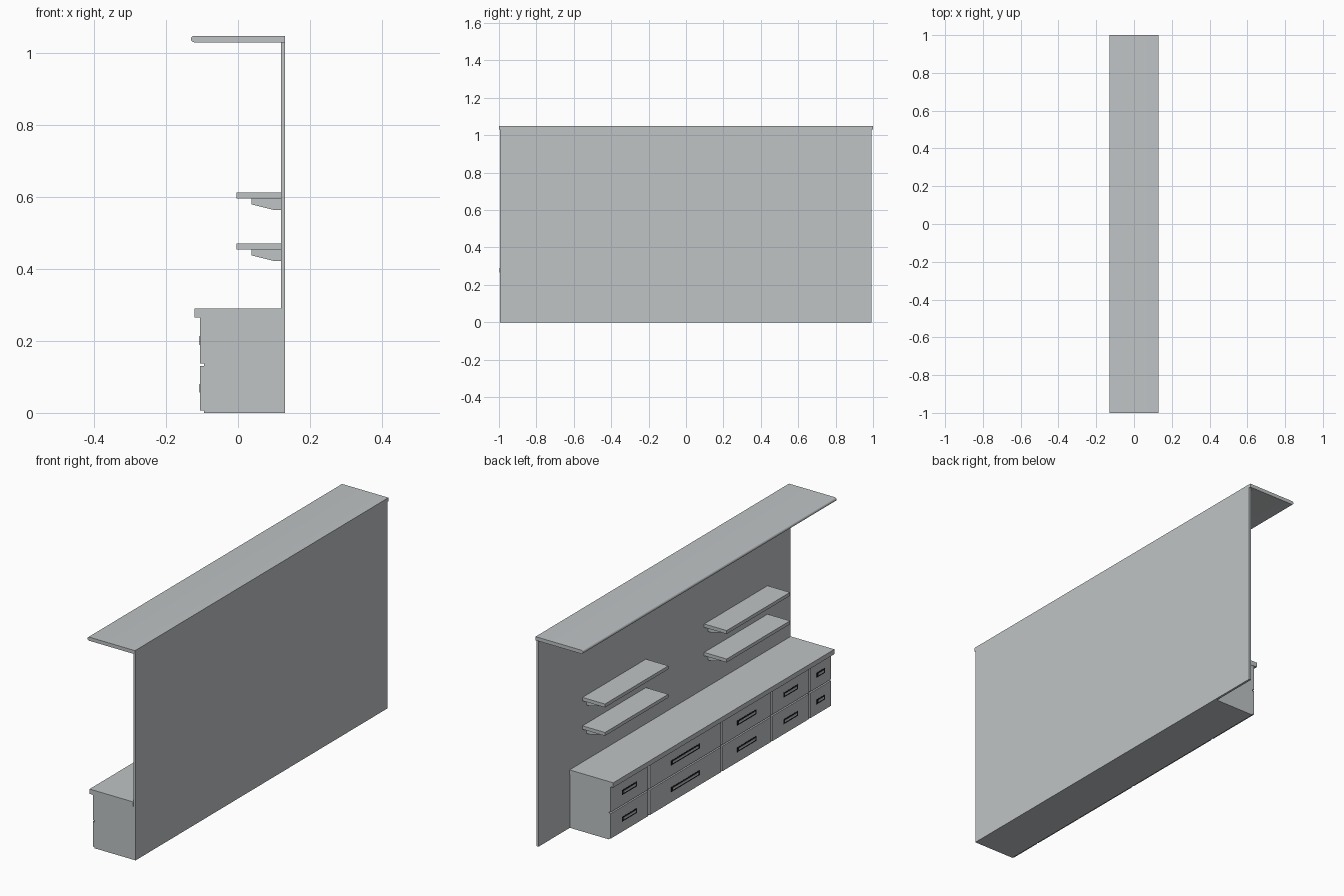
import bpy, bmesh, math

cube = bpy.data.objects.get("Cube")
if cube:
    bpy.data.objects.remove(cube, do_unlink=True)


def material(name, color):
    m = bpy.data.materials.new(name)
    m.use_nodes = True
    m.diffuse_color = color
    m.node_tree.nodes["Principled BSDF"].inputs["Base Color"].default_value = color
    return m


grey = material("light_grey", (0.52, 0.55, 0.56, 1))
black = material("black", (0.01, 0.01, 0.01, 1))


def extrude(name, profile, y0, y1, mat=grey):
    """Sweep an (x, z) outline along y."""
    bm = bmesh.new()
    face = bm.faces.new([bm.verts.new((x, y0, z)) for x, z in profile])
    new = bmesh.ops.extrude_face_region(bm, geom=[face])["geom"]
    verts = [v for v in new if isinstance(v, bmesh.types.BMVert)]
    bmesh.ops.translate(bm, vec=(0, y1 - y0, 0), verts=verts)
    bmesh.ops.recalc_face_normals(bm, faces=bm.faces)
    mesh = bpy.data.meshes.new(name)
    bm.to_mesh(mesh)
    bm.free()
    mesh.materials.append(mat)
    obj = bpy.data.objects.new(name, mesh)
    bpy.context.collection.objects.link(obj)
    return obj


def box(name, x0, x1, y0, y1, z0, z1, mat=grey):
    return extrude(name, [(x0, z0), (x1, z0), (x1, z1), (x0, z1)], y0, y1, mat)


END = -0.995      # shared near end of wall and cabinet
WALL = 0.12       # wall face the furniture stands against
BACK = 0.131

# Back wall
box("back_wall", WALL, BACK, END, 0.992, 0, 1.034)

# Canopy with a rounded front edge
r = 0.009
nose = [(-0.131 + r - r * math.sin(a), 1.04 + r * math.cos(a))
        for a in (math.pi * i / 10 for i in range(11))]
canopy = extrude("canopy", [(BACK, 1.031), (BACK, 1.049)] + nose, -1, 1)
bpy.context.view_layer.objects.active = canopy
canopy.select_set(True)
bpy.ops.object.shade_smooth_by_angle(angle=math.radians(30))
canopy.select_set(False)

# Cabinet and countertop
box("cabinet_body", -0.095, WALL, END, 0.745, 0, 0.266)
box("countertop", -0.121, WALL, END - 0.003, 0.747, 0.266, 0.29)

# Drawers with framed handles
FRONT = -0.1055
columns = [(0.449, 0.745), (-0.126, 0.436), (-0.52, -0.138),
           (-0.819, -0.53), (END, -0.83)]
rows = [(0.006, 0.131), (0.138, 0.265)]
for c, (y0, y1) in enumerate(columns):
    for n, (z0, z1) in enumerate(rows):
        tag = f"{c + 1}_{n + 1}"
        box("drawer_front_" + tag, FRONT, -0.095, y0, y1, z0, z1)
        mid, half = (y0 + y1) / 2, (y1 - y0) * 0.2
        zc = (z0 + z1) / 2
        box("handle_frame_" + tag, FRONT - 0.001, FRONT,
            mid - half, mid + half, zc - 0.012, zc + 0.012, black)
        box("handle_grip_" + tag, FRONT - 0.002, FRONT,
            mid - half + 0.012, mid + half - 0.012, zc - 0.005, zc + 0.005)

# Wall shelves on tapered brackets
for side, (y0, y1) in (("left", (0.145, 0.645)), ("right", (-0.815, -0.315))):
    for level, z in (("lower", 0.454), ("upper", 0.596)):
        name = f"{side}_{level}"
        box("shelf_" + name, -0.004, WALL, y0, y1, z, z + 0.017)
        outline = [(0.038, z), (0.038, z - 0.016), (0.102, z - 0.032),
                   (WALL, z - 0.032), (WALL, z)]
        for n, y in enumerate((y0 + 0.03, y1 - 0.05)):
            extrude(f"bracket_{name}_{n + 1}", outline, y, y + 0.02)
